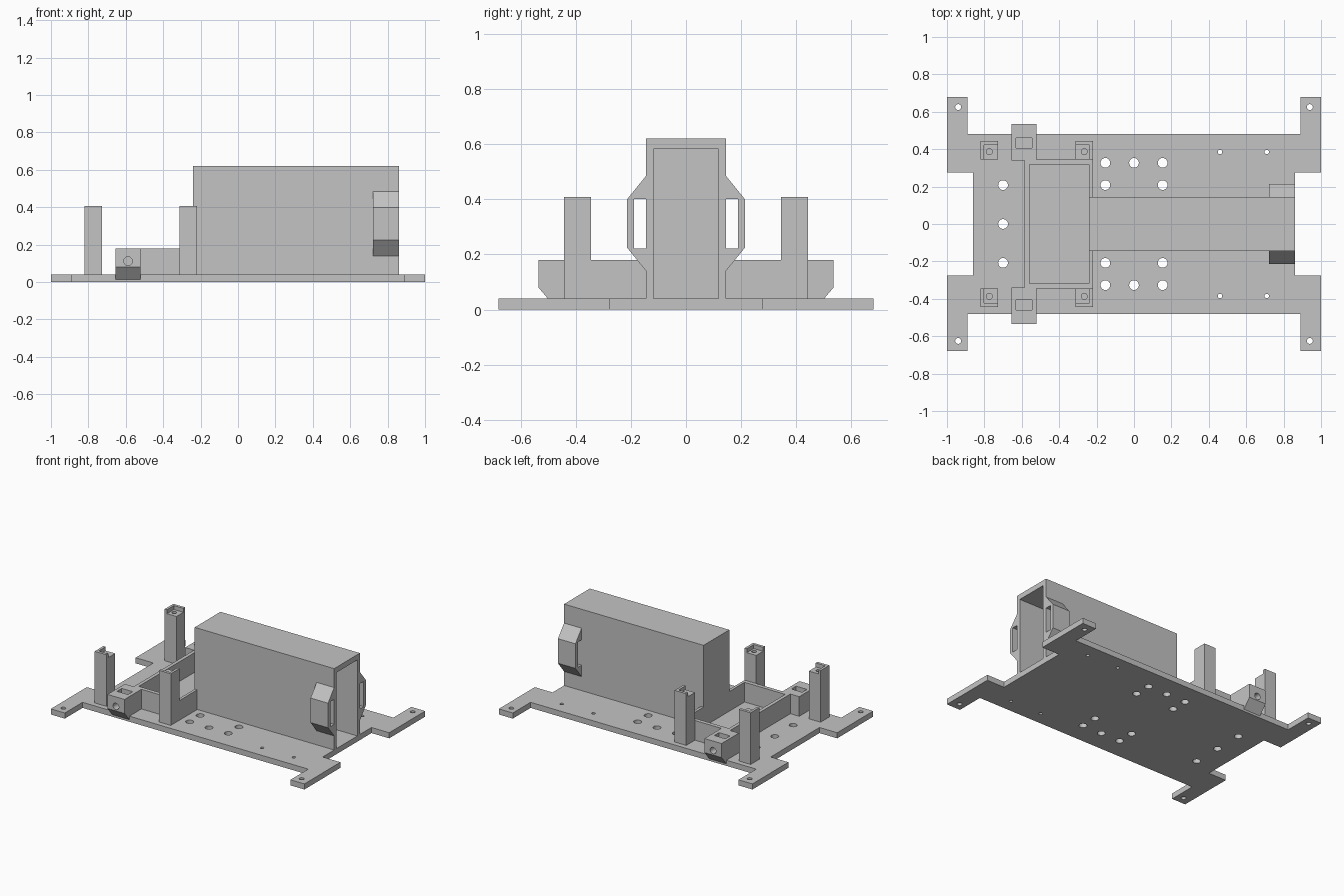
import bpy
import bmesh
from math import cos, sin, pi

cube = bpy.data.objects.get("Cube")
if cube:
    bpy.data.objects.remove(cube, do_unlink=True)

grey = bpy.data.materials.new("plain grey")
grey.use_nodes = True
COLOUR = (0.55, 0.55, 0.55, 1)
grey.diffuse_color = COLOUR
grey.node_tree.nodes["Principled BSDF"].inputs["Base Color"].default_value = COLOUR


def prism(name, points, axis, low, high):
    """Extrude a 2D outline along an axis: x takes (y, z), y takes (x, z), z takes (x, y)."""
    def place(a, b, t):
        return {"x": (t, a, b), "y": (a, t, b), "z": (a, b, t)}[axis]

    bm = bmesh.new()
    ends = [[bm.verts.new(place(a, b, t)) for a, b in points] for t in (low, high)]
    bm.faces.new(ends[0])
    bm.faces.new(ends[1])
    n = len(points)
    for i in range(n):
        j = (i + 1) % n
        bm.faces.new((ends[0][i], ends[0][j], ends[1][j], ends[1][i]))
    bmesh.ops.recalc_face_normals(bm, faces=bm.faces)
    mesh = bpy.data.meshes.new(name)
    bm.to_mesh(mesh)
    bm.free()
    mesh.materials.append(grey)
    obj = bpy.data.objects.new(name, mesh)
    bpy.context.collection.objects.link(obj)
    return obj


def box(name, x0, x1, y0, y1, z0, z1):
    return prism(name, [(x0, y0), (x1, y0), (x1, y1), (x0, y1)], "z", z0, z1)


def rod(name, a, b, radius, axis, low, high, sides=24):
    ring = [(a + radius * cos(2 * pi * i / sides), b + radius * sin(2 * pi * i / sides))
            for i in range(sides)]
    return prism(name, ring, axis, low, high)


def cut(target, cutters):
    """Subtract every cutter, bake the result and discard the cutters."""
    for cutter in cutters:
        cutter.hide_render = True
        mod = target.modifiers.new("cut", "BOOLEAN")
        mod.operation = "DIFFERENCE"
        mod.solver = "EXACT"
        mod.object = cutter
    graph = bpy.context.evaluated_depsgraph_get()
    mesh = bpy.data.meshes.new_from_object(target.evaluated_get(graph))
    target.modifiers.clear()
    target.data = mesh
    for cutter in cutters:
        bpy.data.objects.remove(cutter, do_unlink=True)


PLATE = 0.04

# Base plate with four corner feet
quarter = [(0.86, 0.275), (1, 0.275), (1, 0.68), (0.89, 0.68), (0.89, 0.48)]
outline = []
for sx, sy in ((1, 1), (-1, 1), (-1, -1), (1, -1)):
    part = [(sx * x, sy * y) for x, y in quarter]
    outline += part if sx == sy else part[::-1]
base = prism("base_plate", outline, "z", 0, PLATE)

# Holes in the base plate: x, y, radius, mirrored front to back
holes = [(-0.94, 0.625, 0.016), (0.94, 0.625, 0.016), (-0.7, 0.208, 0.026),
         (0.46, 0.385, 0.012), (0.71, 0.385, 0.012)]
holes += [(x, 0.327, 0.026) for x in (-0.153, 0, 0.153)]
holes += [(x, 0.208, 0.026) for x in (-0.153, 0.153)]
drills = [rod("drill", x, s * y, r, "z", -0.1, 0.1) for x, y, r in holes for s in (1, -1)]
drills.append(rod("drill", -0.7, 0, 0.026, "z", -0.1, 0.1))
cut(base, drills)

# Tall housing, open on the right end
housing = box("housing", -0.24, 0.86, -0.145, 0.145, PLATE, 0.62)
cut(housing, [box("cavity", -0.21, 1, -0.117, 0.117, 0, 0.582)])

# Low rectangular tray wall
tray = box("tray_wall", -0.585, -0.22, -0.345, 0.345, PLATE, 0.18)
cut(tray, [box("tray_opening", -0.56, -0.24, -0.317, 0.317, 0, 0.3)])

for s, side in ((1, "back"), (-1, "front")):
    # Strap loop on the housing side
    loop = prism(side + "_strap_loop",
                 [(s * 0.145, 0.14), (s * 0.214, 0.225), (s * 0.214, 0.4), (s * 0.145, 0.485)],
                 "x", 0.722, 0.86)
    cut(loop, [box("loop_slot", 0.6, 1, s * 0.1, s * 0.188, 0.222, 0.402)])

    # Screw lug with nut pocket and screw hole
    lug = prism(side + "_screw_lug",
                [(s * y, z) for y, z in ((0.34, 0.18), (0.535, 0.18), (0.535, 0.08),
                                         (0.48, 0.015), (0.34, 0.015))],
                "x", -0.655, -0.52)
    cut(lug, [box("nut_pocket", -0.632, -0.546, s * 0.407, s * 0.46, 0.06, 0.3),
              rod("screw_hole", -0.588, 0.112, 0.023, "y", s * 0.37, s * 0.6)])

    # Corner posts, each notched toward the middle to seat a board
    for x0, x1, inner, end in ((-0.82, -0.727, 1, "left"), (-0.312, -0.22, -1, "right")):
        post = box(f"{side}_{end}_post", x0, x1, s * 0.345, s * 0.443, PLATE, 0.408)
        n0, n1 = (x0 + 0.018, x1 + 0.1) if inner > 0 else (x0 - 0.1, x1 - 0.018)
        cut(post, [box("board_notch", n0, n1, s * 0.25, s * 0.423, 0.38, 0.5),
                   rod("pilot_hole", (x0 + x1) / 2, s * 0.387, 0.016, "z", 0.28, 0.5, 16)])
